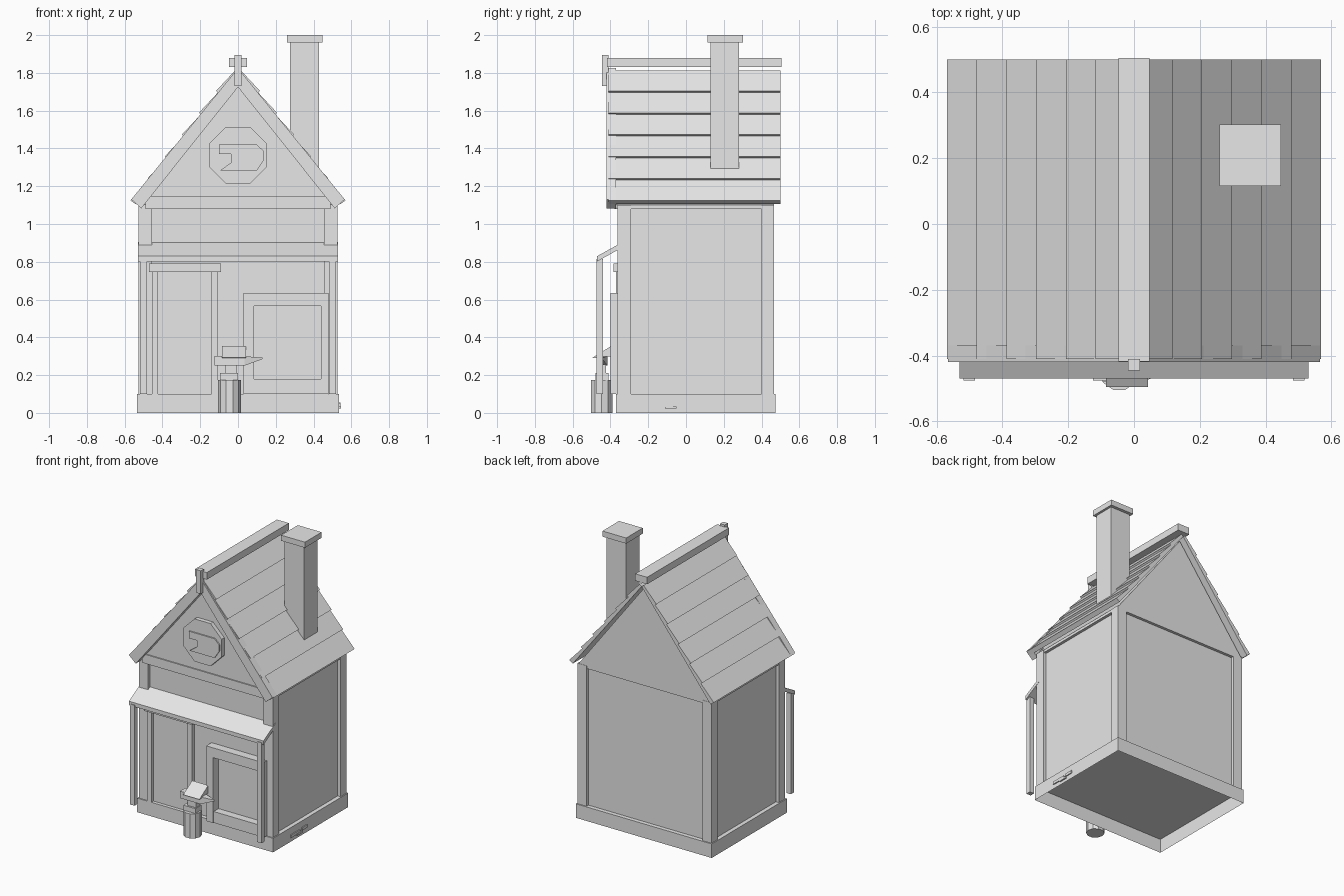
import bpy, bmesh, math
from mathutils import Vector

cube = bpy.data.objects.get("Cube")
if cube:
    bpy.data.objects.remove(cube, do_unlink=True)

grey = bpy.data.materials.new("plain grey")
grey.use_nodes = True
grey.diffuse_color = (0.8, 0.8, 0.8, 1)
grey.node_tree.nodes["Principled BSDF"].inputs["Base Color"].default_value = (0.8, 0.8, 0.8, 1)


def finish(name, bm):
    bmesh.ops.recalc_face_normals(bm, faces=bm.faces)
    mesh = bpy.data.meshes.new(name)
    bm.to_mesh(mesh)
    bm.free()
    mesh.materials.append(grey)
    obj = bpy.data.objects.new(name, mesh)
    bpy.context.scene.collection.objects.link(obj)
    return obj


def prism(name, points, axis, start, end):
    """Extrude a profile: (x, z) points along y, (y, z) along x, (x, y) along z."""
    place = {"x": lambda p, d: (d, p[0], p[1]),
             "y": lambda p, d: (p[0], d, p[1]),
             "z": lambda p, d: (p[0], p[1], d)}[axis]
    bm = bmesh.new()
    face = bm.faces.new([bm.verts.new(place(p, start)) for p in points])
    ext = bmesh.ops.extrude_face_region(bm, geom=[face], use_keep_orig=True)
    shift = Vector(place((0, 0), end - start))
    bmesh.ops.translate(bm, vec=shift, verts=[v for v in ext["geom"] if isinstance(v, bmesh.types.BMVert)])
    return finish(name, bm)


def box(name, x, y, z):
    return prism(name, [(x[0], y[0]), (x[1], y[0]), (x[1], y[1]), (x[0], y[1])], "z", *z)


def ngon(cx, cy, radius, sides, turn=0.0):
    steps = [turn + math.tau * i / sides for i in range(sides)]
    return [(cx + radius * math.cos(a), cy + radius * math.sin(a)) for a in steps]


# Plinth, open underneath
plinth = box("plinth", (-0.535, 0.535), (-0.37, 0.475), (0, 0.1))
bm = bmesh.new()
bm.from_mesh(plinth.data)
bottom = [f for f in bm.faces if f.calc_center_median().z < 0.01]
bmesh.ops.delete(bm, geom=bottom, context="FACES_ONLY")
bm.to_mesh(plinth.data)
bm.free()

# Recessed walls, corner posts and top rail
box("wall_panels", (-0.505, 0.505), (-0.34, 0.445), (0.1, 1.1))
box("top_rail", (-0.525, 0.525), (-0.36, 0.465), (1.08, 1.1))
for side, s in (("left", 1), ("right", -1)):
    xs = sorted((0.456 * s, 0.528 * s))
    box(f"front_corner_post_{side}", xs, (-0.362, -0.29), (0.1, 1.1))
    box(f"back_corner_post_{side}", xs, (0.4, 0.467), (0.1, 1.1))

# Gable
gable = [(-0.52, 1.1), (0.52, 1.1), (0, 1.78)]
prism("gable", gable, "y", -0.37, 0.465)
box("gable_beam", (-0.49, 0.49), (-0.378, -0.34), (1.08, 1.145))

# Overlapping roof boards and front bargeboards
eave, ridge = Vector((0.543, 1.105)), Vector((0, 1.8))
normal = Vector((0.785, 0.62))
boards = 6
for side, s in (("left", 1), ("right", -1)):
    for i in range(boards):
        low, high = eave.lerp(ridge, i / boards), eave.lerp(ridge, (i + 1) / boards)
        outline = [low, low + normal * 0.033, high + normal * 0.02, high]
        prism(f"roof_board_{side}_{i + 1}", [(p.x * s, p.y) for p in outline], "y", -0.41, 0.5)
    barge = [(0, 1.825), (0.565, 1.13), (0.512, 1.083), (0, 1.725)]
    prism(f"bargeboard_{side}", [(x * s, z) for x, z in barge], "y", -0.42, -0.37)
box("ridge_beam", (-0.047, 0.047), (-0.418, 0.505), (1.83, 1.88))
box("ridge_finial", (-0.018, 0.018), (-0.445, -0.41), (1.73, 1.895))

# Chimney
box("chimney_stack", (0.275, 0.43), (0.13, 0.28), (1.2, 1.965))
box("chimney_cap", (0.26, 0.447), (0.115, 0.302), (1.96, 2.0))

# Eight-sided gable plaque with a raised emblem
octagon = ngon(0, 1.363, 0.164, 8, math.pi / 8)
prism("plaque", octagon, "y", -0.4, -0.36)
emblem = [(-0.1, 1.42), (0.1, 1.42), (0.138, 1.385), (0.138, 1.34), (0.1, 1.283),
          (-0.095, 1.283), (-0.037, 1.325), (-0.037, 1.37), (-0.1, 1.37)]
prism("plaque_emblem", emblem, "y", -0.409, -0.39)

# Awning and its posts
awning = [(-0.335, 0.905), (-0.47, 0.83), (-0.47, 0.802), (-0.335, 0.877)]
prism("awning", awning, "x", -0.53, 0.53)
for side, s in (("left", 1), ("right", -1)):
    box(f"awning_post_{side}", sorted((0.483 * s, 0.518 * s)), (-0.475, -0.44), (0.1, 0.815))

# Door and frame
box("door", (-0.424, -0.14), (-0.346, -0.33), (0.1, 0.745))
box("door_jamb_right", (-0.456, -0.424), (-0.37, -0.33), (0.1, 0.75))
box("door_jamb_left", (-0.14, -0.105), (-0.37, -0.33), (0.1, 0.75))
box("door_lintel", (-0.47, -0.09), (-0.385, -0.33), (0.745, 0.79))

# Large framed opening beside the door
box("opening_side_right", (0.03, 0.085), (-0.4, -0.33), (0.1, 0.635))
box("opening_side_left", (0.44, 0.48), (-0.4, -0.33), (0.1, 0.635))
box("opening_head", (0.085, 0.44), (-0.4, -0.33), (0.565, 0.635))
box("opening_sill", (0.085, 0.44), (-0.395, -0.33), (0.1, 0.18))

# Stump with anvil and a sloping plate on top
prism("stump", ngon(-0.045, -0.447, 0.06, 10), "z", 0, 0.175)
box("anvil_foot", (-0.095, 0.0), (-0.48, -0.41), (0.175, 0.21))
box("anvil_waist", (-0.07, -0.005), (-0.467, -0.423), (0.21, 0.255))
anvil = [(-0.125, -0.475), (0.035, -0.475), (0.13, -0.445), (0.035, -0.415), (-0.125, -0.415)]
body = prism("anvil_body", anvil, "z", 0.25, 0.3)
for v in body.data.vertices:
    if v.co.x > 0.1:
        v.co.z = 0.285 if v.co.z < 0.28 else 0.292
plate = [(-0.495, 0.292), (-0.395, 0.355), (-0.395, 0.3), (-0.48, 0.29)]
prism("sloping_plate", plate, "x", -0.085, 0.042)

# Small iron fitting on the plinth
box("iron_bar", (0.53, 0.542), (-0.175, -0.07), (0.03, 0.05))
box("iron_guard", (0.53, 0.545), (-0.11, -0.05), (0.022, 0.035))
box("iron_grip", (0.53, 0.542), (-0.05, 0.008), (0.036, 0.055))
